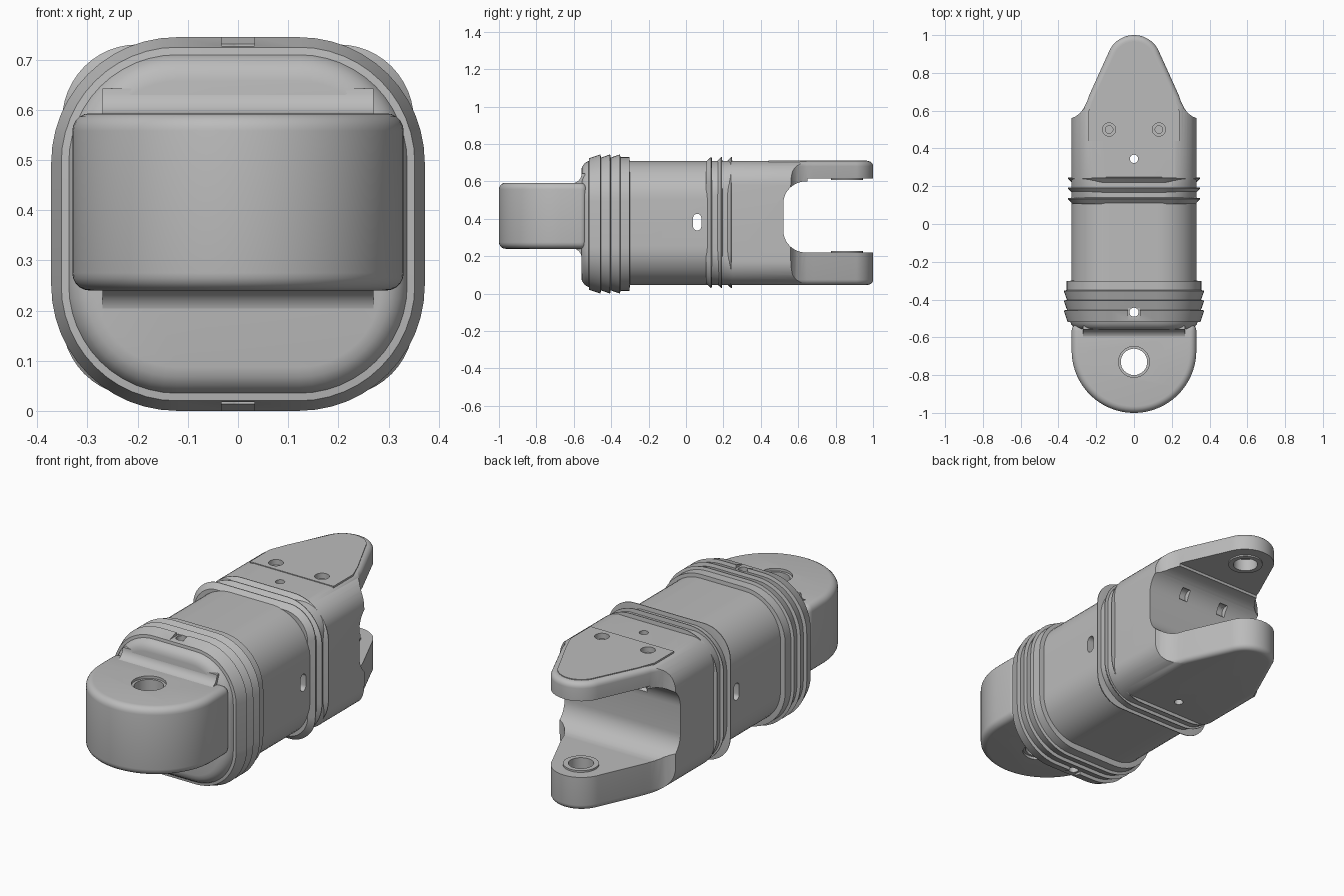
import bpy, bmesh, math

cube = bpy.data.objects.get("Cube")
if cube:
    bpy.data.objects.remove(cube)

grey = bpy.data.materials.new("plain_grey")
grey.use_nodes = True
grey.diffuse_color = (0.5, 0.5, 0.5, 1)
grey.node_tree.nodes["Principled BSDF"].inputs["Base Color"].default_value = (0.5, 0.5, 0.5, 1)

BODY_Z, COLLAR_Z, TONGUE_Z = 0.378, 0.3725, 0.4165


def arc(cx, cy, r, a, b, n=12):
    """Points on an arc, angles in degrees."""
    return [(cx + r * math.cos(math.radians(a + (b - a) * i / n)),
             cy + r * math.sin(math.radians(a + (b - a) * i / n))) for i in range(n + 1)]


def circle(cx, cy, r, n=32):
    return arc(cx, cy, r, 0, 360, n)[:-1]


def rounded_square(half, r):
    k = half - r
    pts = []
    for sx, sy, a in ((1, 1, 0), (-1, 1, 90), (-1, -1, 180), (1, -1, 270)):
        pts += arc(sx * k, sy * k, r, a, a + 90)
    return pts


def finish(name, bm):
    bmesh.ops.recalc_face_normals(bm, faces=bm.faces)
    mesh = bpy.data.meshes.new(name)
    bm.to_mesh(mesh)
    bm.free()
    obj = bpy.data.objects.new(name, mesh)
    bpy.context.collection.objects.link(obj)
    mesh.materials.append(grey)
    return obj


def apply(obj, mod):
    bpy.context.view_layer.objects.active = obj
    bpy.ops.object.modifier_apply(modifier=mod.name)


def loft(name, sections, cz):
    """Skin rounded squares (y, half size, corner radius) along y."""
    bm = bmesh.new()
    rings = [[bm.verts.new((x, y, cz + z)) for x, z in rounded_square(h, r)]
             for y, h, r in sections]
    n = len(rings[0])
    for a, b in zip(rings, rings[1:]):
        for i in range(n):
            j = (i + 1) % n
            bm.faces.new((a[i], a[j], b[j], b[i]))
    bm.faces.new(rings[0])
    bm.faces.new(rings[-1])
    return finish(name, bm)


def prism(name, pts, axis, lo, hi, bevel=0):
    """Extrude a 2D outline along an axis, optionally rounding its rims."""
    place = {"x": lambda p, t: (t, p[0], p[1]), "z": lambda p, t: (p[0], p[1], t)}[axis]
    bm = bmesh.new()
    a = [bm.verts.new(place(p, lo)) for p in pts]
    b = [bm.verts.new(place(p, hi)) for p in pts]
    bm.faces.new(a)
    bm.faces.new(b)
    for i in range(len(pts)):
        j = (i + 1) % len(pts)
        bm.faces.new((a[i], a[j], b[j], b[i]))
    obj = finish(name, bm)
    if bevel:
        mod = obj.modifiers.new("round", "BEVEL")
        mod.width, mod.segments = bevel, 5
        mod.limit_method, mod.angle_limit = "ANGLE", math.radians(50)
        mod.use_clamp_overlap = False
        apply(obj, mod)
    return obj


def boolean(obj, cutters, operation="DIFFERENCE"):
    for c in cutters:
        mod = obj.modifiers.new("cut", "BOOLEAN")
        mod.operation, mod.solver, mod.object = operation, "EXACT", c
        apply(obj, mod)
        bpy.data.objects.remove(c)


def drill(x, y, r, lo, hi):
    return prism("drill", circle(x, y, r), "z", lo, hi)


def mirrored(right):
    return right + [(-x, y) for x, y in reversed(right) if abs(x) > 1e-5]


parts = []

# Main tube with a slot through both sides
tube = loft("main_tube", [(-0.31, 0.332, 0.205), (0.125, 0.332, 0.205)], BODY_Z)
slot = arc(0.06, 0.405, 0.022, 0, 180) + arc(0.06, 0.36, 0.022, 180, 360)
boolean(tube, [prism("side_slot", slot, "x", -0.5, 0.5)])
parts.append(tube)

# Ridged front collar
profile = [(-0.56, 0.285), (-0.556, 0.305), (-0.545, 0.322), (-0.53, 0.333), (-0.52, 0.337),
           (-0.518, 0.352), (-0.458, 0.372), (-0.454, 0.355), (-0.406, 0.372), (-0.402, 0.355),
           (-0.354, 0.372), (-0.35, 0.357), (-0.303, 0.357), (-0.3, 0.332)]
collar = loft("front_collar", [(y, h, h - 0.122) for y, h in profile], COLLAR_Z)
notch = [(-0.033, -0.6), (0.033, -0.6), (0.033, -0.445), (-0.033, -0.445)]
boolean(collar, [prism("notch_top", notch, "z", 0.727, 0.8),
                 prism("notch_bottom", notch, "z", -0.1, 0.018),
                 drill(0, -0.467, 0.024, -0.1, 0.9)])
parts.append(collar)

# Front tongue with rounded rims and a pivot hole
plan = arc(0, -0.67, 0.33, 180, 360, 48) + [(0.33, -0.53), (-0.33, -0.53)]
tongue = prism("front_tongue", plan, "z", 0.24, 0.593, 0.035)
boolean(tongue, [drill(0, -0.73, 0.07, 0, 0.8),
                 drill(0, -0.73, 0.082, 0.58, 0.8),
                 drill(0, -0.73, 0.082, 0, 0.253)])
parts.append(tongue)

# Fillets between tongue and collar
for name, s in (("upper_fillet", 1), ("lower_fillet", -1)):
    curve = arc(-0.61, 0.226, 0.052, -90, 0, 8) + [(-0.54, 0.226), (-0.54, 0.15), (-0.61, 0.15)]
    parts.append(prism(name, [(y, TONGUE_Z + s * z) for y, z in curve], "x", -0.27, 0.27))

# Sawtooth ribs behind the tube
for i, (tip, r) in enumerate(((0.137, 0.15), (0.192, 0.2), (0.245, 0.2))):
    rib = [(tip - 0.03, 0.325, r - 0.02), (tip - 0.004, 0.35, r), (tip, 0.35, r),
           (tip + 0.003, 0.325, r - 0.02)]
    parts.append(loft(f"rear_rib_{i + 1}", rib, BODY_Z + 0.002))

# Rear fork: squarer tube, trimmed to a tapering outline, with a jaw cut through
fork = loft("rear_fork", [(0.12, 0.332, 0.205), (0.25, 0.332, 0.13), (1.1, 0.332, 0.13)], BODY_Z)
half = [(0.36, 0), (0.36, 0.558), (0.332, 0.56), (0.308, 0.57), (0.285, 0.588), (0.265, 0.615),
        (0.25, 0.645), (0.238, 0.68)] + arc(0, 0.855, 0.145, 20, 90, 16)
outline = prism("fork_outline", mirrored(half), "z", 0.047, 0.709, 0.028)
boolean(fork, [outline], "INTERSECT")
jaw = (arc(0.64, 0.34, 0.12, 270, 180) + arc(0.64, 0.48, 0.12, 180, 90)
       + [(0.65, 0.6), (0.65, 0.615), (1.2, 0.615), (1.2, 0.22)])
boolean(fork, [prism("jaw", jaw, "x", -0.6, 0.6)])

# Thin cover plate on top of the fork
cover_half = [(0.24, 0.44), (0.24, 0.6), (0.225, 0.64), (0.205, 0.69)] + arc(0, 0.855, 0.113, 20, 90, 16)
cover = prism("cover_plate", mirrored(cover_half), "z", 0.7, 0.713)


def screw_holes():
    holes = [drill(0, 0.345, 0.022, -0.1, 0.9)]
    for x in (-0.132, 0.132):
        holes += [drill(x, 0.5, 0.035, 0.685, 0.9), drill(x, 0.5, 0.02, 0.56, 0.9)]
    return holes


boolean(cover, screw_holes())
pins = [drill(0, 0.86, 0.06, 0.12, 0.3), drill(0, 0.86, 0.06, 0.55, 0.67)]
wall = [prism("wall_hole", circle(0.535, 0.535, 0.03), "x", s * 0.12 - 0.025, s * 0.12 + 0.025)
        for s in (-1, 1)]
boolean(fork, screw_holes() + pins + wall)
parts += [fork, cover]

# Raised rings around the pivot sockets
for name, lo, hi in (("lower_socket_ring", 0.215, 0.229), ("upper_socket_ring", 0.607, 0.62)):
    ring = drill(0, 0.86, 0.085, lo, hi)
    ring.name = name
    boolean(ring, [drill(0, 0.86, 0.06, lo - 0.1, hi + 0.1)])
    parts.append(ring)

# Smooth shading with crisp edges
bpy.ops.object.select_all(action="DESELECT")
for p in parts:
    p.select_set(True)
bpy.context.view_layer.objects.active = parts[0]
bpy.ops.object.shade_smooth_by_angle(angle=math.radians(32))
